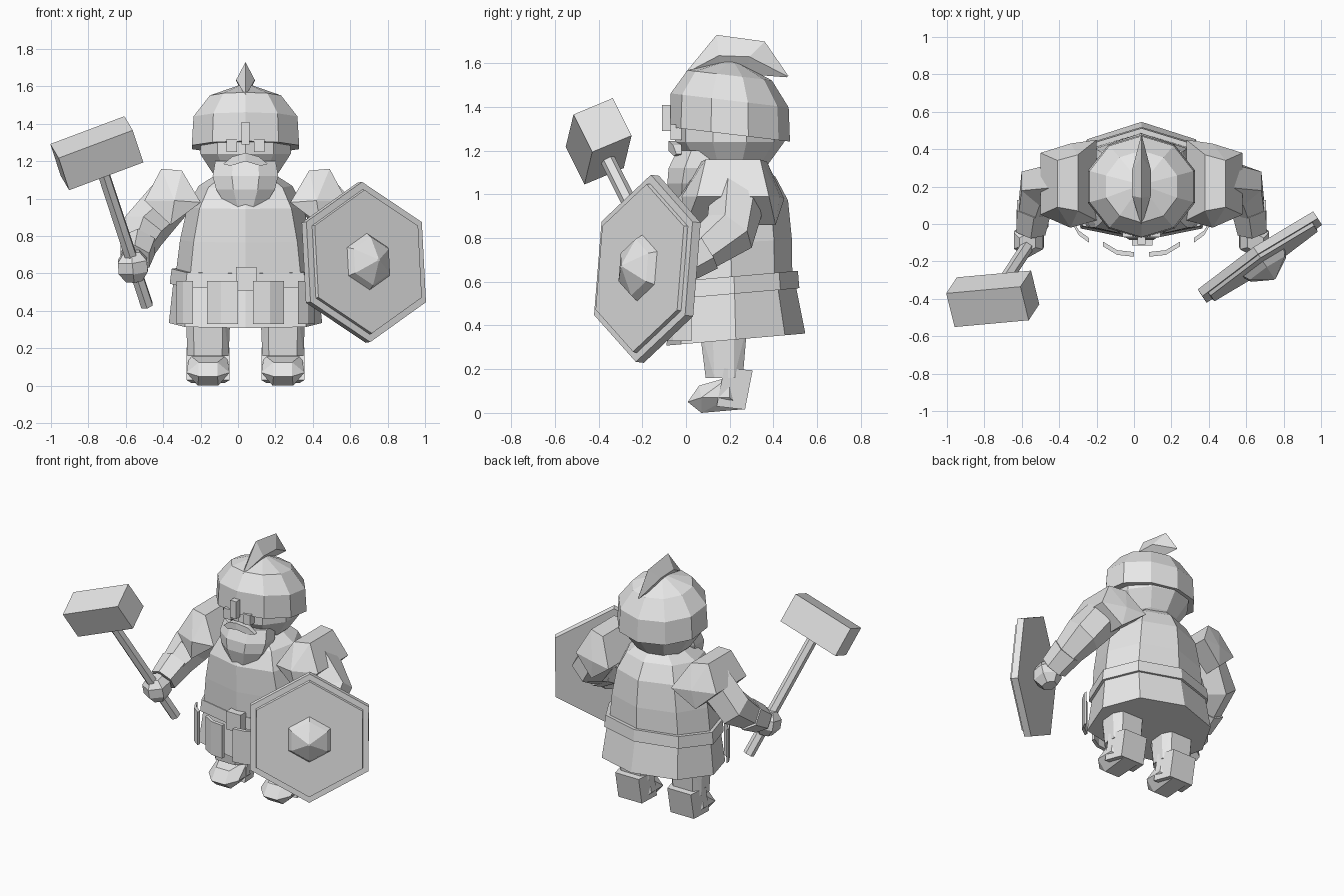
import bpy, bmesh, math
from mathutils import Vector, Matrix

if "Cube" in bpy.data.objects:
    bpy.data.objects.remove(bpy.data.objects["Cube"])

CX = 0.04   # body centre line
grey = bpy.data.materials.new("light grey")
grey.diffuse_color = (0.8, 0.8, 0.8, 1)
grey.use_nodes = True
grey.node_tree.nodes["Principled BSDF"].inputs["Base Color"].default_value = grey.diffuse_color


def finish(name, bm):
    bmesh.ops.recalc_face_normals(bm, faces=bm.faces)
    me = bpy.data.meshes.new(name)
    bm.to_mesh(me)
    bm.free()
    me.materials.append(grey)
    ob = bpy.data.objects.new(name, me)
    bpy.context.collection.objects.link(ob)
    return ob


def loft(name, rings):
    """Skin a list of point rings and cap both ends."""
    bm = bmesh.new()
    vs = [[bm.verts.new(p) for p in r] for r in rings]
    n = len(vs[0])
    for a, b in zip(vs, vs[1:]):
        for i in range(n):
            bm.faces.new((a[i], a[(i + 1) % n], b[(i + 1) % n], b[i]))
    bm.faces.new(vs[0])
    bm.faces.new(vs[-1])
    return finish(name, bm)


def lathe(name, profile, n, slope=0.0, pivot=0.22, phase=0.0, bulge=1.0):
    """Rows are (z, rx, ry, cy); slope tilts the rings, bulge pushes the front corners out."""
    rings = []
    for z, rx, ry, cy in profile:
        ring = []
        for i in range(n):
            a = 2 * math.pi * (i + phase) / n
            k = bulge if -0.9 < math.cos(a) < -0.1 else 1
            y = cy + ry * k * math.cos(a)
            ring.append((CX + rx * k * math.sin(a), y, z + slope * (y - pivot)))
        rings.append(ring)
    return loft(name, rings)


def tube(name, path, radii, n=6):
    pts = [Vector(p) for p in path]
    rings = []
    for i, p in enumerate(pts):
        d = (pts[min(i + 1, len(pts) - 1)] - pts[max(i - 1, 0)]).normalized()
        u = d.cross(Vector((1, 0, 0))).normalized()
        v = d.cross(u)
        rings.append([p + radii[i] * (u * math.cos(k * math.tau / n) + v * math.sin(k * math.tau / n))
                      for k in range(n)])
    return loft(name, rings)


def hull(name, pts):
    bm = bmesh.new()
    for p in pts:
        bm.verts.new(p)
    bmesh.ops.convex_hull(bm, input=bm.verts)
    bmesh.ops.delete(bm, geom=[v for v in bm.verts if not v.link_faces], context='VERTS')
    bmesh.ops.dissolve_limit(bm, angle_limit=0.02, verts=bm.verts, edges=bm.edges)
    return finish(name, bm)


def box(name, centre, size, axes=None):
    bm = bmesh.new()
    rot = Matrix(axes).transposed().to_4x4() if axes else Matrix()
    bmesh.ops.create_cube(bm, size=1, matrix=Matrix.Translation(centre) @ rot @ Matrix.Diagonal((*size, 1)))
    return finish(name, bm)


# Body: torso, belt and flared skirt
lathe("torso", [(0.58, .375, .277, .21), (0.78, .35, .28, .205), (0.96, .31, .272, .195),
                (1.07, .25, .215, .195), (1.14, .14, .14, .2)], 8, 0.05, bulge=1.12)
lathe("belt", [(0.545, .405, .297, .222), (0.625, .395, .292, .22)], 8, 0.087, bulge=1.12)
lathe("skirt", [(0.335, .41, .318, .228), (0.56, .385, .28, .222)], 8, 0.087, bulge=1.12)
box("belt_buckle", (CX + .005, -.085, .572), (.11, .06, .125))

# Head, helmet, crest
lathe("head", [(1.08, .12, .12, .2), (1.13, .18, .17, .2), (1.24, .255, .25, .2), (1.38, .25, .25, .2)], 10)
lathe("helmet", [(1.275, .302, .276, .2), (1.43, .292, .27, .2), (1.545, .2, .193, .2),
                 (1.615, .012, .012, .21)], 10, -0.12, 0.2)
loft("helmet_crest", [
    [(CX, 0, 1.56), (CX + .004, 0, 1.556), (CX, .004, 1.552), (CX - .004, 0, 1.556)],
    [(CX, .14, 1.73), (CX + .05, .15, 1.635), (CX, .16, 1.56), (CX - .05, .15, 1.635)],
    [(CX, .36, 1.70), (CX + .05, .29, 1.63), (CX, .28, 1.55), (CX - .05, .29, 1.63)],
    [(CX, .468, 1.543), (CX + .004, .465, 1.54), (CX, .46, 1.536), (CX - .004, .465, 1.54)]])
box("nose_guard", (CX, -.09, 1.35), (.045, .04, .12))

# Face
lathe("beard", [(.93, .09, .06, .0), (1.05, .17, .125, .03), (1.12, .19, .135, .045), (1.2, .175, .12, .07)],
      8, 0, 0, .5)
for s, side in ((-1, "left"), (1, "right")):
    def m(x, y, z):
        return (CX + s * x, y, z)

    box("eye_" + side, m(.073, -.045, 1.285), (.055, .05, .07))
    hull("moustache_" + side, [m(x, y, z) for x, z in ((0, 1.245), (0, 1.2), (.07, 1.225), (.12, 1.185), (.08, 1.175))
                               for y in (-.08 + x * .3, -.02)])

    # Leg and boot
    hull("leg_" + side, [m(.2 + dx * w, y, z) for dx in (-1, 1)
                         for y, z, w in ((.06, .4, .08), (.28, .4, .08), (.09, .16, .075), (.26, .16, .075),
                                         (.12, .4, .12), (.22, .4, .12), (.13, .16, .11), (.22, .16, .11))])
    hull("boot_shaft_" + side, [m(.2 + dx * w, y, z) for dx in (-1, 1)
                                for y, z, w in ((.175, .205, .115), (.305, .195, .09), (.14, .03, .115), (.27, .015, .09))])
    hull("boot_foot_" + side, [m(.2 + dx * w, y, z) for dx in (-1, 1)
                               for y, z, w in ((.2, .165, .1), (.06, .125, .05), (.008, .05, .05), (.07, .0, .055),
                                               (.265, .017, .06), (.07, .07, .115), (.2, .07, .115))])

    # Hanging skirt plates, bent around the body
    for label, bend in (("inner", ((.04, -.175), (.13, -.165), (.205, -.12))),
                        ("outer", ((.28, -.1), (.335, -.06), (.37, .0)))):
        loft("skirt_plate_%s_%s" % (label, side),
             [[m(x, y, .33), m(x, y + .025, .33), m(x, y + .025, .56), m(x, y, .56)] for x, y in bend])

    # Shoulder armour, arm, bracer and hand
    hull("shoulder_armour_" + side, [m(x, y, z) for x, y0, y1, z in (
        (.34, .07, .37, 1.15), (.45, .09, .34, 1.16), (.54, .05, .38, .99),
        (.4, .0, .41, .86), (.38, -.02, .43, .99), (.24, .02, .45, .98)) for y in (y0, y1)])
    tube("arm_" + side, [m(.40, .24, 1.0), m(.545, .2, .83), m(.59, .02, .7)], [.13, .125, .085])
    tube("bracer_" + side, [m(.575, .09, .75), m(.592, -.03, .675)], [.105, .09])
    tube("hand_" + side, [m(.595, -.07, .56), m(.6, -.08, .61), m(.605, -.09, .67), m(.61, -.1, .715)],
         [.05, .09, .09, .05])

# War hammer: handle along d, head block along l
d = Vector((-.33, -.5, 1)).normalized()
l = Vector((.93, .08, .36))
l = (l - d * l.dot(d)).normalized()
top = Vector((-.755, -.40, 1.243))
tube("hammer_handle", [top - d * .95, top], [.036, .034])
box("hammer_head", top, (.425, .2, .2), (l, d.cross(l), d))

# Shield: two stacked hexagons and a pointed boss
up = Vector((-.045, .07, .87)).normalized()
nrm = Vector((.56, -.83, 0))
nrm = (nrm - up * nrm.dot(up)).normalized()
right = up.cross(nrm)
mid = Vector((.677, -.183, .66))


def hexagon(r, depth):
    return [mid + nrm * depth + r * (up * math.cos(k * math.pi / 3) + right * math.sin(k * math.pi / 3))
            for k in range(6)]


loft("shield_back", [hexagon(.43, -.03), hexagon(.43, .015)])
loft("shield_front", [hexagon(.39, .01), hexagon(.385, .035)])
loft("shield_boss", [hexagon(.155, .03), hexagon(.13, .07), hexagon(.008, .135)])
